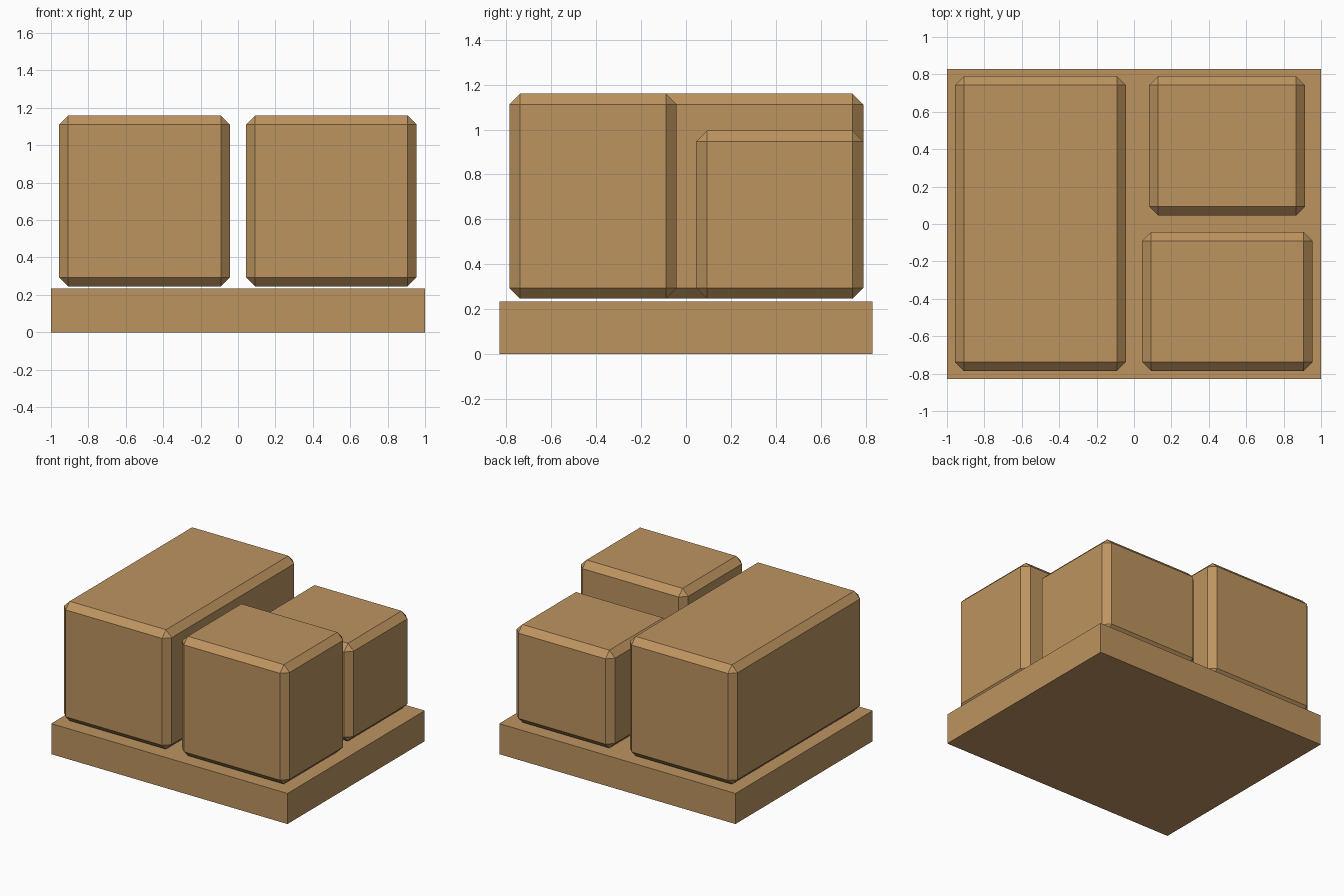
import bpy
import bmesh
from mathutils import Vector

default = bpy.data.objects.get("Cube")
if default:
    bpy.data.objects.remove(default, do_unlink=True)

# Cardboard brown
cardboard = bpy.data.materials.new("cardboard_brown")
cardboard.use_nodes = True
colour = (0.51, 0.296, 0.117, 1)
cardboard.diffuse_color = colour
cardboard.node_tree.nodes["Principled BSDF"].inputs["Base Color"].default_value = colour


def add_box(name, low, high, chamfer=0):
    """Box between two corners, with optional flat chamfered edges."""
    low, high = Vector(low), Vector(high)
    bm = bmesh.new()
    bmesh.ops.create_cube(bm, size=1)
    bmesh.ops.scale(bm, vec=high - low, verts=bm.verts)
    if chamfer:
        bmesh.ops.bevel(bm, geom=bm.edges[:], offset=chamfer, segments=1,
                        affect='EDGES', offset_type='OFFSET')
    mesh = bpy.data.meshes.new(name)
    bm.to_mesh(mesh)
    bm.free()
    mesh.materials.append(cardboard)
    obj = bpy.data.objects.new(name, mesh)
    obj.location = (low + high) / 2
    bpy.context.collection.objects.link(obj)
    return obj


# Flat base slab
add_box("base", (-1, -0.83, 0), (1, 0.83, 0.234))

# Three chamfered boxes just above the slab
bottom, chamfer = 0.246, 0.048
add_box("long_box", (-0.956, -0.787, bottom), (-0.044, 0.79, 1.16), chamfer)
add_box("front_box", (0.044, -0.787, bottom), (0.954, -0.042, 1.16), chamfer)
add_box("back_box", (0.081, 0.045, bottom), (0.914, 0.79, 0.995), chamfer)
